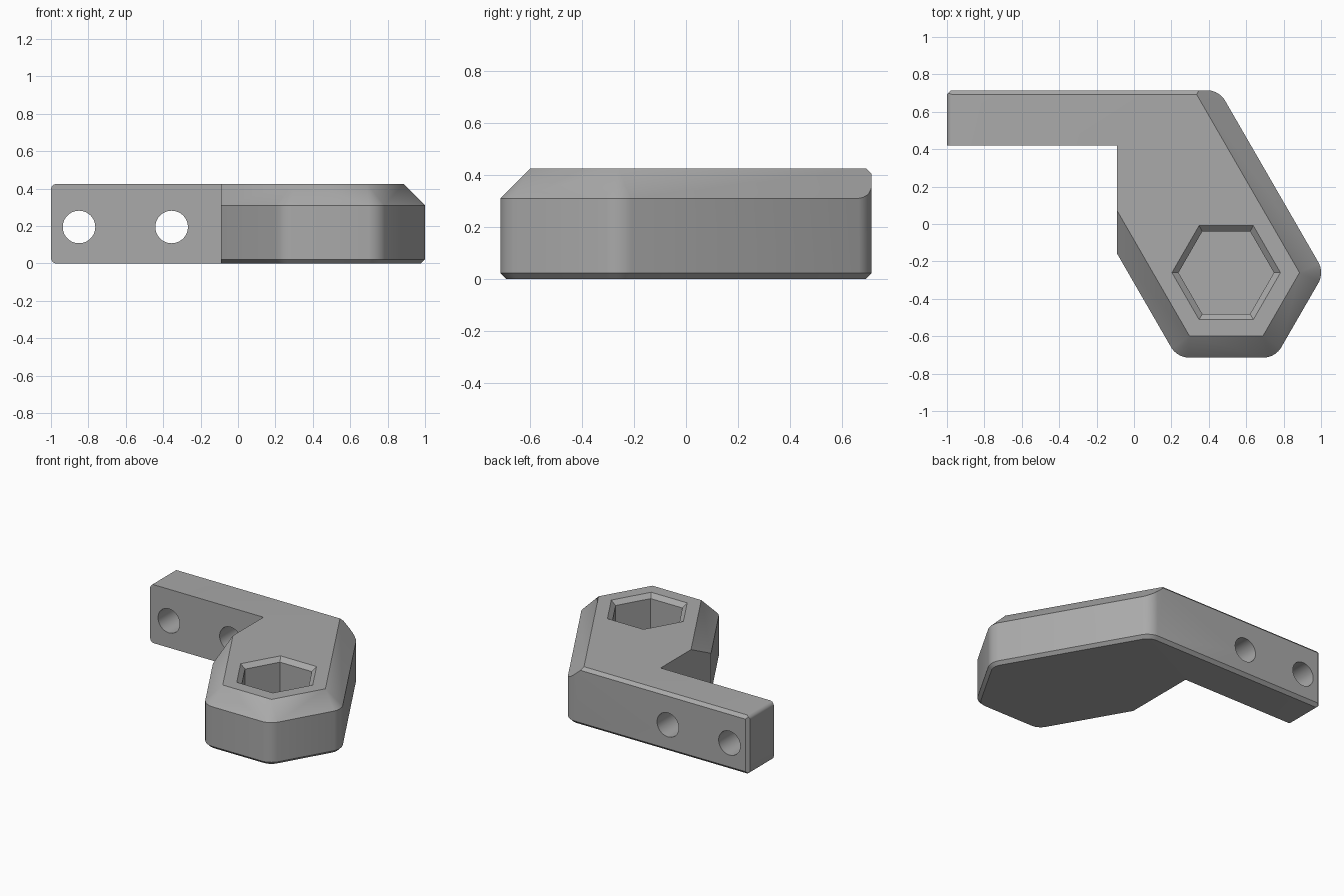
import bpy, bmesh
from math import radians, cos, sin
from mathutils import Vector, Matrix

old = bpy.data.objects.get("Cube")
if old:
    bpy.data.objects.remove(old, do_unlink=True)

grey = bpy.data.materials.new("plain grey")
grey.use_nodes = True
GREY = (0.4, 0.4, 0.4, 1)
grey.diffuse_color = GREY
grey.node_tree.nodes["Principled BSDF"].inputs["Base Color"].default_value = GREY

TOP, BACK, ROUND, EDGE = 0.425, 0.715, 0.115, 0.022
CENTRE, HEX = Vector((0.493, -0.26, 0)), 0.392


def polar(deg, r=1.0):
    return Vector((cos(radians(deg)) * r, sin(radians(deg)) * r, 0))


def block(x0, x1, y0, y1):
    bm = bmesh.new()
    bmesh.ops.create_cube(bm, size=1)
    for v in bm.verts:
        v.co = ((x0 + x1) / 2 + v.co.x * (x1 - x0),
                (y0 + y1) / 2 + v.co.y * (y1 - y0), (v.co.z + 0.5) * TOP)
    return bm


def cut(bm, point, normal):
    """Slice off everything beyond a plane and cap the opening."""
    bmesh.ops.bisect_plane(bm, geom=bm.verts[:] + bm.edges[:] + bm.faces[:], dist=1e-5,
                           plane_co=point, plane_no=Vector(normal).normalized(),
                           clear_outer=True)
    rim = [e for e in bm.edges if e.is_boundary]
    if rim:
        bmesh.ops.holes_fill(bm, edges=rim, sides=0)


def finish(name, bm, helper=False):
    bmesh.ops.recalc_face_normals(bm, faces=bm.faces)
    mesh = bpy.data.meshes.new(name)
    bm.to_mesh(mesh)
    bm.free()
    mesh.materials.append(grey)
    ob = bpy.data.objects.new(name, mesh)
    bpy.context.collection.objects.link(ob)
    ob.hide_render = helper
    ob.hide_viewport = False
    return ob


def trim_back(bm):
    cut(bm, (0, BACK - EDGE, TOP), (0, 1, 1))
    cut(bm, (0, BACK - EDGE, 0), (0, 1, -1))


# Slanted body: rounded corners, wide top chamfer, narrow bottom chamfer
body = block(-0.09, 1.2, -0.9, BACK)
right_corner = CENTRE + polar(0, HEX)
rise = BACK - ROUND - right_corner.y
back_corner = right_corner + Vector((-rise * 0.57735, rise, 0))
corners = [(CENTRE + polar(-120, HEX), 210, True), (CENTRE + polar(-60, HEX), 270, True),
           (right_corner, 330, True), (back_corner, 30, False)]
up = Vector((0, 0, 1))
for middle, start, chamfered in corners:
    for step in range(7):
        n = polar(start + step * 10)
        cut(body, middle + n * ROUND, n)
        cut(body, middle + n * (ROUND - EDGE), n - up)
        if chamfered:
            cut(body, middle + up * TOP, n + up)
trim_back(body)
bracket = finish("bracket_body", body)

# Straight mounting arm with a rounded free end
arm = block(-1, 0.1, 0.42, BACK)
FILLET = 0.03
for sign, z in ((1, TOP - FILLET), (-1, FILLET)):
    for step in range(1, 6):
        n = Vector((-cos(radians(step * 15)), 0, sign * sin(radians(step * 15))))
        cut(arm, Vector((-1 + FILLET, 0, z)) + n * FILLET, n)
cut(arm, (-1 + EDGE, BACK, 0), (-1, 1, 0))
trim_back(arm)
arm_ob = finish("arm_helper", arm, True)

# Hexagonal pocket with a flared rim
pocket = bmesh.new()
rings = []
for z, r in ((0.17, 0.255), (TOP - 0.03, 0.255), (TOP + 0.03, 0.325)):
    rings.append([pocket.verts.new(CENTRE + polar(60 * i, r) + up * z) for i in range(6)])
for low, high in zip(rings, rings[1:]):
    for i in range(6):
        j = (i + 1) % 6
        pocket.faces.new((low[i], low[j], high[j], high[i]))
pocket.faces.new(rings[0])
pocket.faces.new(rings[-1])
pocket_ob = finish("pocket_cutter", pocket, True)

# Two screw holes through the arm
holes = bmesh.new()
for x in (-0.85, -0.355):
    spot = Matrix.Translation((x, 0.57, 0.195)) @ Matrix.Rotation(radians(90), 4, "X")
    bmesh.ops.create_cone(holes, cap_ends=True, segments=48, radius1=0.087,
                          radius2=0.087, depth=0.6, matrix=spot)
holes_ob = finish("screw_hole_cutter", holes, True)

# Join the parts and cut the openings
bpy.ops.object.select_all(action="DESELECT")
bpy.context.view_layer.objects.active = bracket
bracket.select_set(True)
for tool, kind in ((arm_ob, "UNION"), (pocket_ob, "DIFFERENCE"), (holes_ob, "DIFFERENCE")):
    mod = bracket.modifiers.new(tool.name, "BOOLEAN")
    mod.object, mod.operation, mod.solver = tool, kind, "EXACT"
    bpy.ops.object.modifier_apply(modifier=mod.name)
    bpy.data.objects.remove(tool, do_unlink=True)

# Merge flat regions and shade the rounds
bm = bmesh.new()
bm.from_mesh(bracket.data)
bmesh.ops.remove_doubles(bm, verts=bm.verts, dist=1e-4)
bmesh.ops.dissolve_limit(bm, angle_limit=radians(0.5), verts=bm.verts, edges=bm.edges)
bm.to_mesh(bracket.data)
bm.free()
bpy.ops.object.shade_smooth_by_angle(angle=radians(25))
